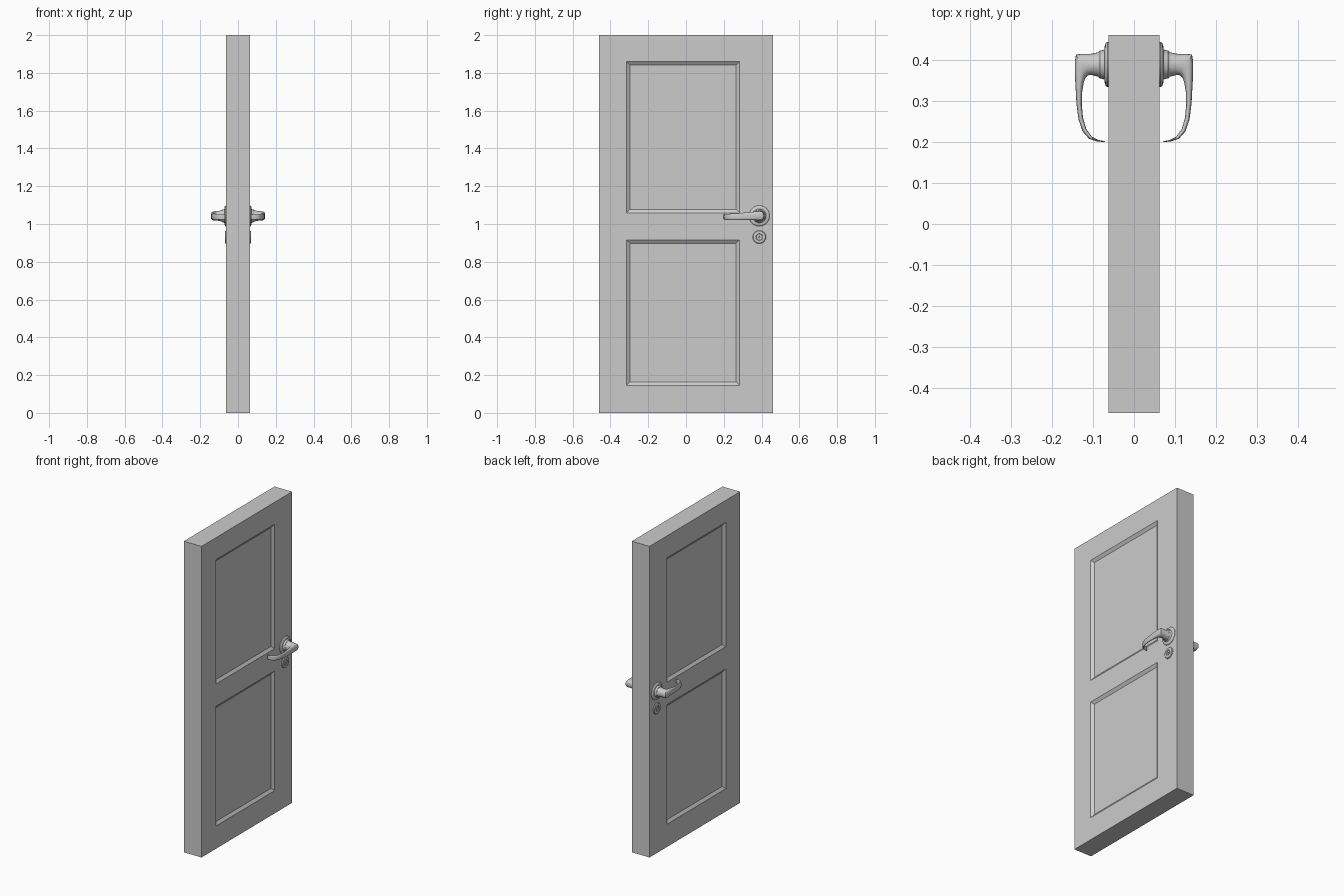
import bpy, bmesh, math
from mathutils import Vector

if "Cube" in bpy.data.objects:
    bpy.data.objects.remove(bpy.data.objects["Cube"])


def add_object(name, bm, smooth=False):
    bmesh.ops.recalc_face_normals(bm, faces=bm.faces)
    mesh = bpy.data.meshes.new(name)
    bm.to_mesh(mesh)
    bm.free()
    ob = bpy.data.objects.new(name, mesh)
    bpy.context.collection.objects.link(ob)
    if smooth:
        bpy.ops.object.select_all(action='DESELECT')
        ob.select_set(True)
        bpy.context.view_layer.objects.active = ob
        bpy.ops.object.shade_smooth_by_angle(angle=math.radians(35))
    return ob


def skin(bm, rings):
    # join successive rings of points with quads and cap the ends
    loops = [[bm.verts.new(p) for p in r] for r in rings]
    n = len(loops[0])
    for a, b in zip(loops, loops[1:]):
        for i in range(n):
            j = (i + 1) % n
            bm.faces.new((a[i], a[j], b[j], b[i]))
    bm.faces.new(loops[0])
    bm.faces.new(loops[-1])


def lathe(name, profile, y, z, side, n=32):
    # profile of (radius, x) turned about an axis running along x
    bm = bmesh.new()
    angles = [2 * math.pi * i / n for i in range(n)]
    skin(bm, [[(side * x, y + r * math.cos(a), z + r * math.sin(a)) for a in angles]
              for r, x in profile])
    return add_object(name, bm, True)


def lever(name, sections, side, n=24):
    # each section: inner (x, y), outer (x, y), centre z, half height, squareness
    bm = bmesh.new()
    rings = []
    for ix, iy, ox, oy, z, h, p in sections:
        inner, outer = Vector((ix, iy)), Vector((ox, oy))
        mid, half = (inner + outer) / 2, (outer - inner) / 2
        ring = []
        for i in range(n):
            a = 2 * math.pi * i / n
            c, s = math.cos(a), math.sin(a)
            u = math.copysign(abs(c) ** p, c)
            v = math.copysign(abs(s) ** p, s)
            q = mid + half * u
            ring.append((side * q.x, q.y, z + h * v))
        rings.append(ring)
    skin(bm, rings)
    return add_object(name, bm, True)


# Door slab with two recessed panels on each face
T, W, H = 0.0625, 0.46, 2.0
Y0, Y1 = -0.315, 0.283
PANELS = [(0.146, 0.916), (1.059, 1.859)]
bm = bmesh.new()
bmesh.ops.create_cube(bm, size=1)
for v in bm.verts:
    v.co = Vector((v.co.x * 2 * T, v.co.y * 2 * W, (v.co.z + 0.5) * H))
cuts = [((0, y, 0), (0, 1, 0)) for y in (Y0, Y1)]
cuts += [((0, 0, z), (0, 0, 1)) for pair in PANELS for z in pair]
for co, no in cuts:
    bmesh.ops.bisect_plane(bm, geom=bm.verts[:] + bm.edges[:] + bm.faces[:],
                           plane_co=co, plane_no=no)
bm.normal_update()
panel_faces = []
for f in bm.faces:
    c = f.calc_center_median()
    if (abs(f.normal.x) > 0.9 and Y0 < c.y < Y1
            and any(a < c.z < b for a, b in PANELS)):
        panel_faces.append(f)
bmesh.ops.inset_individual(bm, faces=panel_faces, thickness=0.026, depth=-0.013)
add_object("door_slab", bm)

# Hardware, repeated on both faces
HY, HZ = 0.388, 1.043
ROSE = [(0.055, 0.055), (0.055, 0.065), (0.052, 0.069), (0.046, 0.071), (0.037, 0.072),
        (0.035, 0.075), (0.034, 0.083), (0.031, 0.086), (0.02, 0.086)]
LOCK = [(0.035, 0.055), (0.035, 0.065), (0.032, 0.069), (0.026, 0.070), (0.018, 0.070),
        (0.016, 0.066), (0.013, 0.066), (0.013, 0.070), (0.005, 0.070), (0.004, 0.062)]
LEVER = [
    (0.080, 0.357, 0.080, 0.419, 1.043, 0.031, 1.0),
    (0.090, 0.359, 0.090, 0.417, 1.043, 0.029, 1.0),
    (0.102, 0.362, 0.106, 0.414, 1.043, 0.026, 0.95),
    (0.110, 0.362, 0.128, 0.414, 1.043, 0.025, 0.85),
    (0.114, 0.360, 0.141, 0.412, 1.043, 0.024, 0.8),
    (0.118, 0.356, 0.144, 0.396, 1.043, 0.023, 0.8),
    (0.122, 0.345, 0.144, 0.365, 1.043, 0.022, 0.8),
    (0.126, 0.322, 0.142, 0.330, 1.042, 0.020, 0.8),
    (0.127, 0.290, 0.140, 0.292, 1.040, 0.018, 0.8),
    (0.124, 0.258, 0.135, 0.254, 1.039, 0.017, 0.8),
    (0.116, 0.231, 0.125, 0.225, 1.038, 0.016, 0.8),
    (0.103, 0.213, 0.109, 0.207, 1.038, 0.016, 0.8),
    (0.088, 0.205, 0.090, 0.201, 1.038, 0.015, 0.8),
    (0.070, 0.201, 0.070, 0.199, 1.038, 0.013, 0.8),
]
for label, side in (("right", 1), ("left", -1)):
    lathe("rosette_" + label, ROSE, HY, HZ, side)
    lathe("lock_plate_" + label, LOCK, HY, 0.931, side)
    lever("lever_handle_" + label, LEVER, side)
